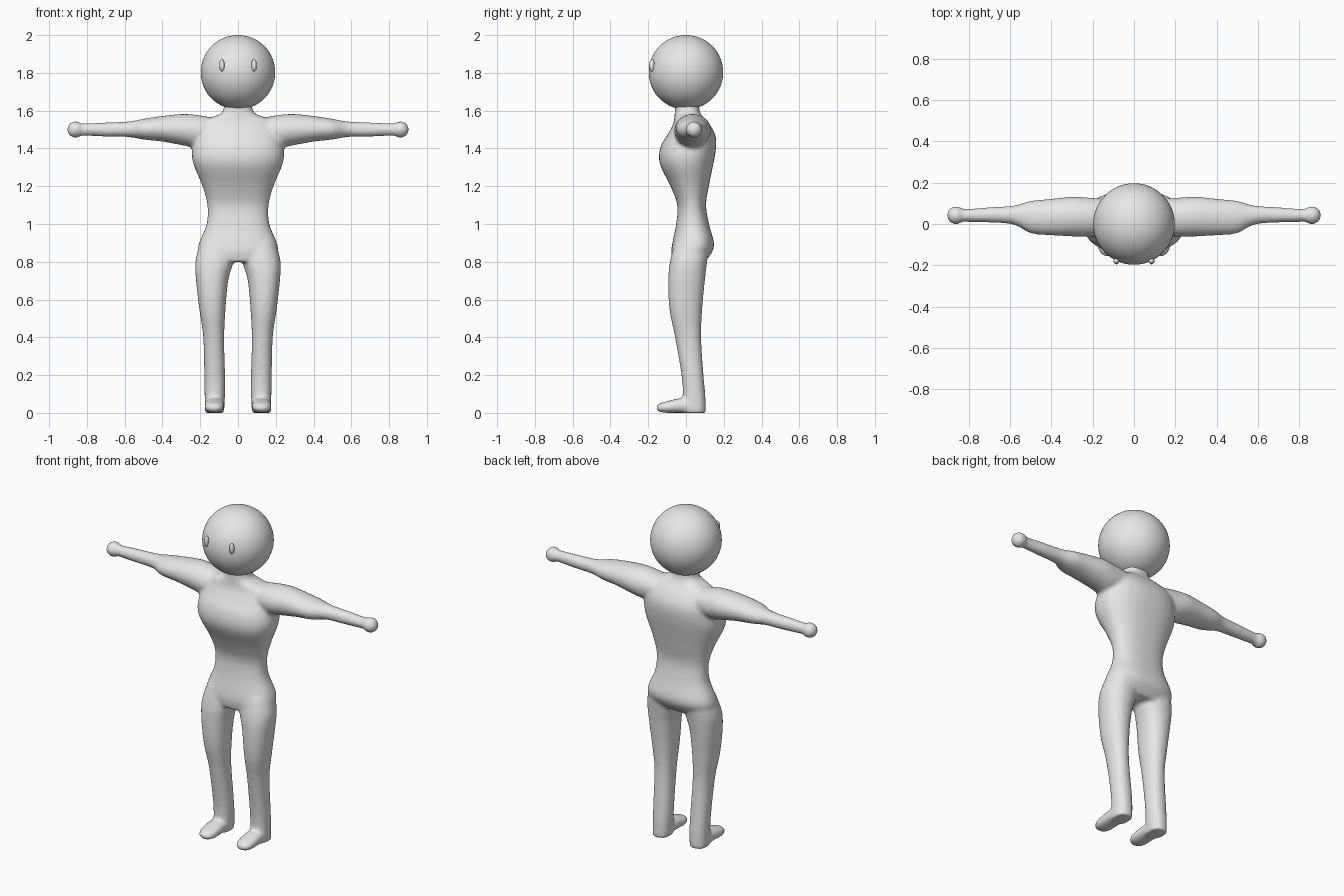
import bpy, bmesh, math
from mathutils import Vector, Matrix

if "Cube" in bpy.data.objects:
    bpy.data.objects.remove(bpy.data.objects["Cube"])

grey = bpy.data.materials.new("plain grey")
grey.diffuse_color = (0.8, 0.8, 0.8, 1)
grey.use_nodes = True
grey.node_tree.nodes["Principled BSDF"].inputs["Base Color"].default_value = grey.diffuse_color


def spline(rows, steps=5):
    """Catmull-Rom interpolation through rows of section values."""
    out = []
    for i in range(len(rows) - 1):
        p0, p1 = rows[max(i - 1, 0)], rows[i]
        p2, p3 = rows[i + 1], rows[min(i + 2, len(rows) - 1)]
        for s in range(steps):
            t = s / steps
            out.append([0.5 * (2 * b + (c - a) * t + (2 * a - 5 * b + 4 * c - d) * t * t
                               + (3 * b - a - 3 * c + d) * t ** 3)
                        for a, b, c, d in zip(p0, p1, p2, p3)])
    return out + [list(rows[-1])]


def loft(bm, rows, place, power=2.0, n=32):
    """Closed tube of super-ellipses; each row is (pos, u_min, u_max, v_min, v_max)."""
    rings = []
    for pos, u0, u1, v0, v1 in spline(rows):
        ring = []
        for k in range(n):
            a = 2 * math.pi * k / n
            c, s = math.cos(a), math.sin(a)
            u = (u0 + u1) / 2 + (u1 - u0) / 2 * math.copysign(abs(c) ** (2 / power), c)
            v = (v0 + v1) / 2 + (v1 - v0) / 2 * math.copysign(abs(s) ** (2 / power), s)
            ring.append(bm.verts.new(place(pos, u, v)))
        rings.append(ring)
    faces = [bm.faces.new(rings[0][::-1]), bm.faces.new(rings[-1])]
    for a, b in zip(rings, rings[1:]):
        for k in range(n):
            j = (k + 1) % n
            faces.append(bm.faces.new((a[k], a[j], b[j], b[k])))
    bmesh.ops.recalc_face_normals(bm, faces=faces)


def add_object(name, bm):
    me = bpy.data.meshes.new(name)
    bm.to_mesh(me)
    bm.free()
    me.materials.append(grey)
    ob = bpy.data.objects.new(name, me)
    bpy.context.collection.objects.link(ob)
    me.shade_smooth()
    return ob


def ball(bm, centre, radii, seg=32):
    m = Matrix.Translation(centre) @ Matrix.Diagonal((*radii, 1))
    bmesh.ops.create_uvsphere(bm, u_segments=seg, v_segments=seg // 2, radius=1, matrix=m)


# Section tables
torso = [(0.80, -.19, .19, -.07, .10), (0.85, -.212, .212, -.078, .137),
         (0.90, -.206, .206, -.072, .148), (1.00, -.166, .166, -.052, .122),
         (1.10, -.162, .162, -.046, .106), (1.20, -.188, .188, -.082, .121),
         (1.30, -.230, .230, -.132, .141), (1.36, -.244, .244, -.143, .153),
         (1.42, -.240, .240, -.130, .160), (1.47, -.230, .230, -.100, .155),
         (1.52, -.210, .210, -.072, .130), (1.555, -.17, .17, -.062, .10),
         (1.58, -.10, .10, -.06, .08), (1.61, -.076, .076, -.058, .07),
         (1.68, -.076, .076, -.058, .07)]
leg = [(0.00, .073, .176, -.02, .106), (0.10, .069, .177, -.017, .102),
       (0.20, .069, .179, -.024, .093), (0.40, .073, .184, -.058, .080),
       (0.55, .066, .205, -.088, .086), (0.70, .052, .222, -.094, .100),
       (0.80, .025, .226, -.085, .112), (0.90, .020, .200, -.06, .125)]
foot = [(0.06, .077, .173, 0, .07), (-0.03, .073, .177, 0, .077),
        (-0.10, .073, .177, 0, .062), (-0.135, .083, .167, .004, .052),
        (-0.157, .105, .145, .014, .038)]
arm = [(0.12, -.05, .12, 1.43, 1.56), (0.22, -.062, .128, 1.405, 1.578),
       (0.30, -.060, .132, 1.418, 1.582), (0.40, -.055, .122, 1.436, 1.572),
       (0.50, -.045, .112, 1.447, 1.557), (0.58, -.004, .090, 1.460, 1.543),
       (0.70, .007, .081, 1.462, 1.538), (0.80, .010, .074, 1.467, 1.533),
       (0.86, .012, .072, 1.470, 1.530)]

# Body, with mirrored limbs, fused into one soft skin
bm = bmesh.new()
loft(bm, torso, lambda p, u, v: (u, v, p), power=2.4, n=48)
for side in (-1, 1):
    loft(bm, leg, lambda p, u, v: (side * u, v, p), power=2.2)
    loft(bm, foot, lambda p, u, v: (side * u, p, v), power=2.3)
    loft(bm, arm, lambda p, u, v: (side * p, u, v))
    ball(bm, (side * 0.861, 0.042, 1.5), (.044, .044, .044))
body = add_object("body", bm)
remesh = body.modifiers.new("fuse", 'REMESH')
remesh.mode = 'VOXEL'
remesh.voxel_size = 0.01
remesh.use_smooth_shade = True
soften = body.modifiers.new("soften", 'SMOOTH')
soften.factor = 0.5
soften.iterations = 8
fused = bpy.data.meshes.new_from_object(body.evaluated_get(bpy.context.evaluated_depsgraph_get()))
body.modifiers.clear()
body.data = fused
fused.materials.clear()
fused.materials.append(grey)
fused.shade_smooth()
# keep the soles on the ground after softening
low = min(v.co.z for v in fused.vertices)
for v in fused.vertices:
    if v.co.z < 0.3:
        v.co.z -= low * (1 - v.co.z / 0.3)

# Head
bm = bmesh.new()
ball(bm, (0, 0, 1.803), (.197, .197, .197), 64)
add_object("head", bm)

# Eyes
for side, name in ((-1, "right_eye"), (1, "left_eye")):
    bm = bmesh.new()
    ball(bm, (side * 0.085, -0.18, 1.84), (.014, .015, .032), 24)
    add_object(name, bm)
